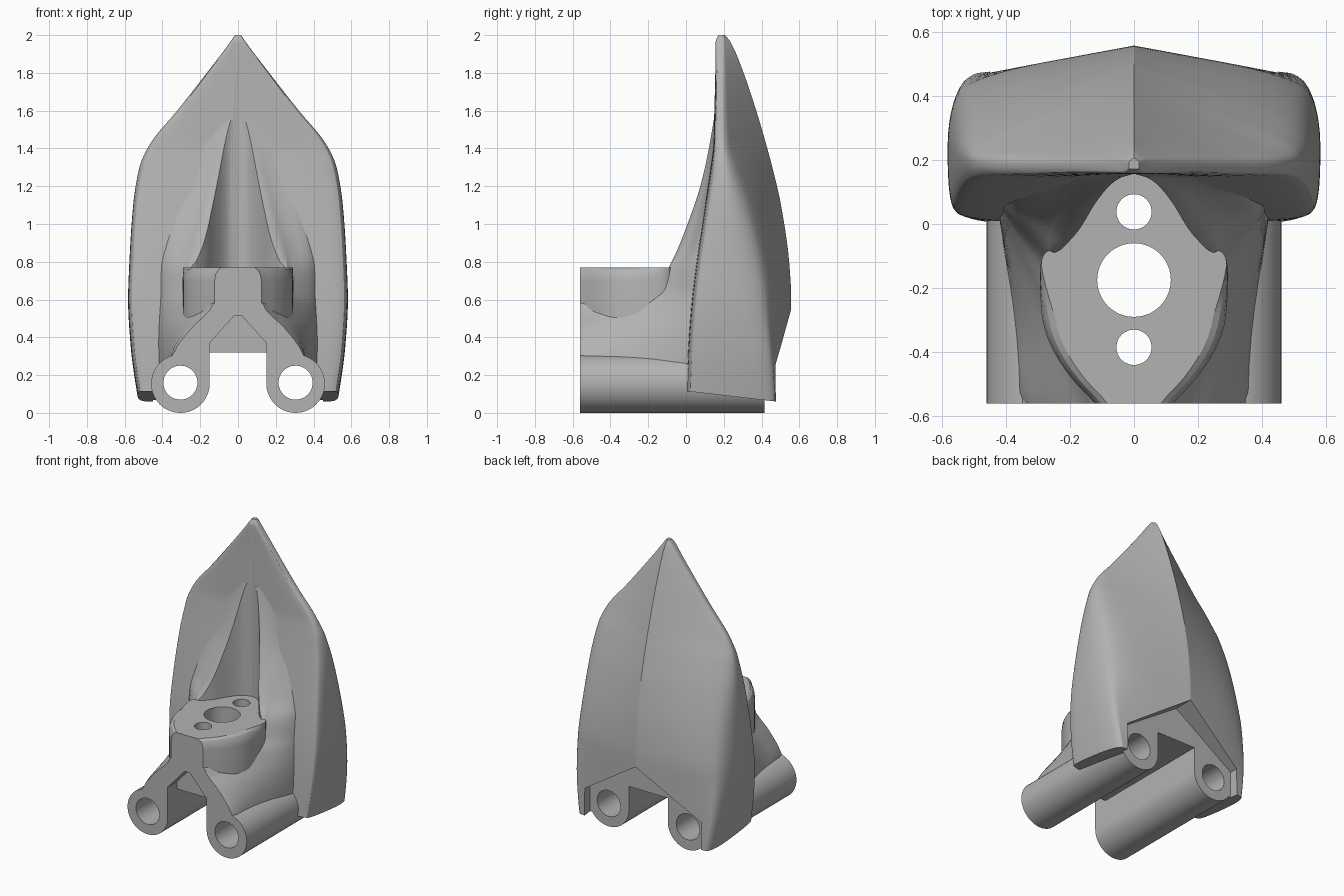
import bpy, bmesh, math

if "Cube" in bpy.data.objects:
    bpy.data.objects.remove(bpy.data.objects["Cube"], do_unlink=True)

steel = bpy.data.materials.new("plain grey steel")
steel.use_nodes = True
steel.diffuse_color = (0.45, 0.45, 0.45, 1)
steel.node_tree.nodes["Principled BSDF"].inputs["Base Color"].default_value = steel.diffuse_color


def make(name, rings):
    """Skin a stack of equal closed rings and cap both ends."""
    bm = bmesh.new()
    loops = [[bm.verts.new(p) for p in ring] for ring in rings]
    n = len(loops[0])
    for low, high in zip(loops, loops[1:]):
        for i in range(n):
            j = (i + 1) % n
            bm.faces.new((low[i], low[j], high[j], high[i]))
    bm.faces.new(loops[0][::-1])
    bm.faces.new(loops[-1])
    bmesh.ops.recalc_face_normals(bm, faces=bm.faces)
    mesh = bpy.data.meshes.new(name)
    bm.to_mesh(mesh)
    bm.free()
    mesh.materials.append(steel)
    obj = bpy.data.objects.new(name, mesh)
    bpy.context.collection.objects.link(obj)
    return obj


def mirrored(half):
    """Close a half outline, running from x=0 round to x=0, over the middle."""
    return half + [(-x, y) for x, y in reversed(half) if x > 1e-6]


def prism(name, outline, axis, lo, hi):
    def place(p, d):
        return (p[0], d, p[1]) if axis == "y" else (p[0], p[1], d)
    return make(name, [[place(p, d) for p in outline] for d in (lo, hi)])


def circle(x, y, r, n=48):
    return [(x + r * math.cos(math.tau * i / n), y + r * math.sin(math.tau * i / n)) for i in range(n)]


def rounded(pts, times):
    """Corner cutting that keeps both end points."""
    for _ in range(times):
        out = [pts[0]]
        for p, q in zip(pts, pts[1:]):
            out += [tuple(a * k + b * (1 - k) for a, b in zip(p, q)) for k in (.75, .25)]
        pts = out + [pts[-1]]
    return pts


def smooth_rows(keys, steps):
    """Fill in rows between key rows without overshoot."""
    def slope(i, c):
        if i in (0, len(keys) - 1):
            j = min(i, len(keys) - 2)
            return (keys[j + 1][c] - keys[j][c]) / (keys[j + 1][0] - keys[j][0])
        d, e = ((keys[k + 1][c] - keys[k][c]) / (keys[k + 1][0] - keys[k][0]) for k in (i - 1, i))
        return 2 * d * e / (d + e) if d * e > 0 else 0
    rows = []
    for i in range(len(keys) - 1):
        a, b = keys[i], keys[i + 1]
        h = b[0] - a[0]
        for s in range(steps):
            t = s / steps
            u = t * t * (3 - 2 * t)
            rows.append([a[c] * (1 - u) + b[c] * u + h * t * (1 - t)
                         * ((1 - t) * slope(i, c) - t * slope(i + 1, c)) for c in range(len(a))])
    return rows + [list(keys[-1])]


def cut(obj, cutters):
    bpy.context.view_layer.objects.active = obj
    for c in cutters:
        mod = obj.modifiers.new("cut", "BOOLEAN")
        mod.operation, mod.solver, mod.object = "DIFFERENCE", "EXACT", c
        bpy.ops.object.modifier_apply(modifier=mod.name)


# Blade: height, half width, ridge y, side corner y, front y
blade_keys = [
    (0, .515, .556, .472, -.01), (.12, .537, .556, .465, 0), (.35, .568, .557, .435, .01),
    (.6, .582, .557, .38, .03), (.8, .575, .546, .34, .055), (1.1, .555, .503, .28, .1),
    (1.3, .522, .457, .235, .13), (1.42, .468, .425, .213, .145), (1.6, .322, .372, .205, .15),
    (1.8, .165, .305, .203, .155), (1.965, .04, .235, .2, .157), (2, .016, .207, .195, .172)]
rings = []
for z, w, ridge, side, front in smooth_rows(blade_keys, 5):
    # The back goes from a shallow rounded roof low down to a plain V higher up
    e = .82 * w
    shallow, straight = ridge - .185 * e, ridge - .82 * (ridge - side)
    k = min(max((z - .6) / .85, 0), 1)
    shoulder = max(shallow + (straight - shallow) * k, side)
    half = [(0, ridge), (e, shoulder), (w, side),
            (w, front + min(.05, .4 * (side - front))), (.94 * w, front), (0, front)]
    rings.append([(x, y, z) for x, y in mirrored(rounded(half, 3))])
blade = make("blade", rings)

# Flared web: height, then front corner, middle and outer points
web_keys = [
    (.25, .365, -.66, .375, -.3, .425, .05),
    (.32, .345, -.66, .36, -.3, .43, .05), (.45, .23, -.66, .335, -.25, .435, .06),
    (.57, .1, -.66, .295, -.19, .435, .06), (.65, .23, -.2, .28, -.12, .435, .06),
    (.77, .25, -.1, .28, -.06, .43, .06), (.87, .215, -.05, .28, .015, .41, .07),
    (1, .175, .003, .245, .055, .38, .095), (1.2, .125, .072, .195, .11, .33, .13),
    (1.4, .07, .118, .14, .138, .27, .155), (1.55, .02, .143, .06, .15, .2, .165)]
rings = []
for z, a, f, c, h, b, g in smooth_rows(web_keys, 4):
    half = [(0, f), (a, f), (c, h), (b, g), (b, .2), (0, .2)]
    rings.append([(x, y, z) for x, y in mirrored(rounded(half, 2))])
web = make("web", rings)

# Mounting boss with a softened front rim
rear = [(0, .157), (.06, .14), (.12, .07), (.17, -.02), (.225, -.078)]
boss_half = rounded(rear + [(.29, -.085), (.295, -.2), (.283, -.34), (.21, -.47), (.1, -.58), (.09, -.66), (0, -.66)], 2)
rings = []
for z, inset in ((.4, 0), (.7, 0), (.735, .006), (.758, .02), (.77, .04)):
    half = [(max(x - inset * min(max(-y - .12, 0) * 6, 1), .001) if x else 0, y) for x, y in boss_half]
    rings.append([(x, y, z) for x, y in mirrored(half)])
boss = make("mounting_boss", rings)

# Pin tubes and the rails that carry them
tubes, rails, bores = [], [], []
for side, s in (("left", 1), ("right", -1)):
    tubes.append(prism(side + "_pin_tube", circle(s * .305, .155, .155), "y", -.56, .415))
    rail = [(s * x, z) for x, z in ((.15, .155), (.305, .155), (.35, .3), (.335, .33), (.15, .37))]
    rails.append(prism(side + "_rail", rail, "y", -.56, .415))
    bores.append(prism(side + "_bore_cutter", circle(s * .305, .16, .09), "y", -1, 1))

# Cutters
front_trim = prism("front_trim_cutter", [(-1, 0), (1, 0), (1, 3), (-1, 3)], "y", -2, -.56)
gable = prism("gable_cutter", mirrored([(0, .515), (.02, .515), (.15, .37), (.15, .2), (0, .2)]), "y", -1, -.46)
channel, slot = (prism("channel_cutter", mirrored([(0, .32), (w, .32), (w, -.2), (0, -.2)]), "y", -1, 1)
                 for w in (.305, .15))
arch = prism("rear_arch_cutter", mirrored([(0, .55), (.45, .25), (.45, -.2), (0, -.2)]), "y", .415, 1)
notch = prism("notch_cutter", mirrored(rounded(rear, 2) + [(.27, -.1), (.7, -.1), (.7, -1), (0, -1)]), "z", .77, 3)
bolts = [prism("bolt_hole_cutter", circle(0, y, r), "z", .1, 1)
         for y, r in ((.038, .055), (-.175, .115), (-.385, .055))]
sole = make("sole_cutter", [[(x, -.5, -.5), (x, 1, -.5), (x, 1, 0), (x, -.5, .173)] for x in (-1, 1)])

cut(blade, [sole, channel, arch, notch] + bores + bolts)
cut(web, [front_trim, gable, slot, notch] + bores + bolts)
cut(boss, [front_trim, gable] + bolts)
for part, bore in zip(tubes + rails, bores + bores):
    cut(part, [bore])

for helper in [front_trim, gable, channel, slot, arch, notch, sole] + bolts + bores:
    bpy.data.objects.remove(helper, do_unlink=True)

# Smooth shading with sharp creases kept
bpy.ops.object.select_all(action="DESELECT")
for part in [blade, web, boss] + tubes + rails:
    part.select_set(True)
bpy.context.view_layer.objects.active = blade
bpy.ops.object.shade_smooth_by_angle(angle=math.radians(25))
